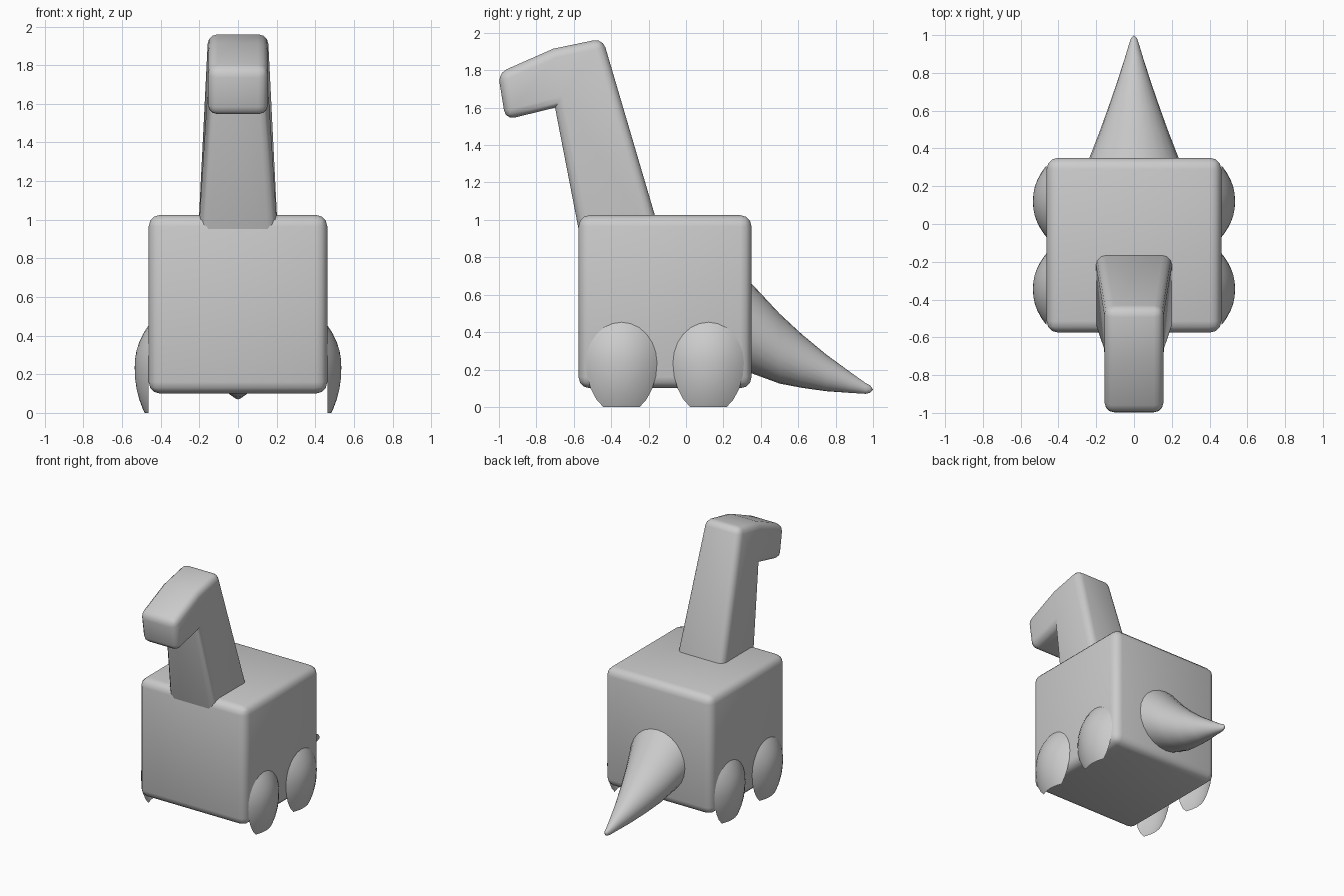
import bpy, bmesh, math

if "Cube" in bpy.data.objects:
    bpy.data.objects.remove(bpy.data.objects["Cube"])

grey = bpy.data.materials.new("plain_grey")
grey.diffuse_color = (0.6, 0.6, 0.6, 1)
grey.use_nodes = True
grey.node_tree.nodes["Principled BSDF"].inputs["Base Color"].default_value = grey.diffuse_color


def finish(name, bm, angle=50):
    bmesh.ops.recalc_face_normals(bm, faces=bm.faces)
    mesh = bpy.data.meshes.new(name)
    bm.to_mesh(mesh)
    bm.free()
    mesh.materials.append(grey)
    ob = bpy.data.objects.new(name, mesh)
    bpy.context.collection.objects.link(ob)
    bpy.ops.object.select_all(action='DESELECT')
    bpy.context.view_layer.objects.active = ob
    ob.select_set(True)
    bpy.ops.object.shade_smooth_by_angle(angle=math.radians(angle))
    return ob


# Body: rounded cube
bm = bmesh.new()
bmesh.ops.create_cube(bm, size=0.925)
bmesh.ops.translate(bm, verts=bm.verts, vec=(0, -0.112, 0.5625))
bmesh.ops.bevel(bm, geom=bm.edges[:], offset=0.06, segments=3, profile=0.5, affect='EDGES')
finish("body", bm)

# Neck and head: side profile (y, z, half width), tapered and rounded
profile = [(-0.115, 0.85, 0.21), (-0.445, 1.97, 0.155), (-0.71, 1.915, 0.155),
           (-1.005, 1.785, 0.155), (-0.965, 1.535, 0.155), (-0.70, 1.60, 0.158),
           (-0.555, 0.85, 0.21)]
bm = bmesh.new()
sides = [[bm.verts.new((s * w, y, z)) for y, z, w in profile] for s in (-1, 1)]
n = len(profile)
for vs in sides:
    for idx in ((0, 1, 5, 6), (1, 2, 5), (2, 3, 4, 5)):
        bm.faces.new([vs[i] for i in idx])
for i in range(n):
    j = (i + 1) % n
    bm.faces.new((sides[0][i], sides[0][j], sides[1][j], sides[1][i]))
bmesh.ops.recalc_face_normals(bm, faces=bm.faces)
round_edges = [e for e in bm.edges if e.is_convex and e.calc_face_angle() > math.radians(35)]
bmesh.ops.bevel(bm, geom=round_edges, offset=0.05, segments=3, profile=0.5,
                affect='EDGES', clamp_overlap=True)
finish("neck_and_head", bm)

# Tail: drooping cone from rings (y, centre z, half height, half width)
rings = [(0.28, 0.46, 0.265, 0.255), (0.35, 0.42, 0.24, 0.236), (0.50, 0.312, 0.187, 0.178),
         (0.62, 0.245, 0.143, 0.135), (0.75, 0.182, 0.098, 0.09), (0.88, 0.13, 0.055, 0.048),
         (0.96, 0.099, 0.029, 0.024), (0.985, 0.096, 0.02, 0.015)]
SEG = 24
bm = bmesh.new()
loops = []
for y, zc, rz, rx in rings:
    loops.append([bm.verts.new((rx * math.cos(2 * math.pi * k / SEG), y,
                                zc + rz * math.sin(2 * math.pi * k / SEG))) for k in range(SEG)])
for a, b in zip(loops, loops[1:]):
    for k in range(SEG):
        bm.faces.new((a[k], a[k - 1], b[k - 1], b[k]))
tip = bm.verts.new((0, 1.0, 0.093))
for k in range(SEG):
    bm.faces.new((loops[-1][k], loops[-1][k - 1], tip))
bm.faces.new(loops[0])
finish("tail", bm)


# Legs: bulging oval shells, cut flat at the ground
def leg(name, side, yc):
    bm = bmesh.new()
    segs = 24
    centre = bm.verts.new((side * 0.535, yc, 0.235))
    prev = None
    for t in (0.2, 0.4, 0.6, 0.8, 0.92, 1.0):
        ring = []
        for k in range(segs):
            a = 2 * math.pi * k / segs
            rz = 0.218 if math.sin(a) > 0 else 0.275
            ring.append(bm.verts.new((side * (0.463 + 0.072 * (1 - t ** 2.2)),
                                      yc + 0.19 * t * math.cos(a),
                                      0.235 + rz * t * math.sin(a))))
        for k in range(segs):
            if prev:
                bm.faces.new((prev[k], prev[k - 1], ring[k - 1], ring[k]))
            else:
                bm.faces.new((centre, ring[k - 1], ring[k]))
        prev = ring
    bmesh.ops.bisect_plane(bm, geom=bm.verts[:] + bm.edges[:] + bm.faces[:],
                           plane_co=(0, 0, 0), plane_no=(0, 0, -1), clear_outer=True)
    bmesh.ops.recalc_face_normals(bm, faces=bm.faces)
    # Turn the open shell so that it faces outwards
    if sum(f.normal.x for f in bm.faces) * side < 0:
        bmesh.ops.reverse_faces(bm, faces=bm.faces)
    mesh = bpy.data.meshes.new(name)
    bm.to_mesh(mesh)
    bm.free()
    mesh.materials.append(grey)
    mesh.shade_smooth()
    bpy.context.collection.objects.link(bpy.data.objects.new(name, mesh))


for side, s_name in ((1, "right"), (-1, "left")):
    for yc, y_name in ((-0.345, "front"), (0.12, "back")):
        leg(f"{y_name}_{s_name}_leg", side, yc)
